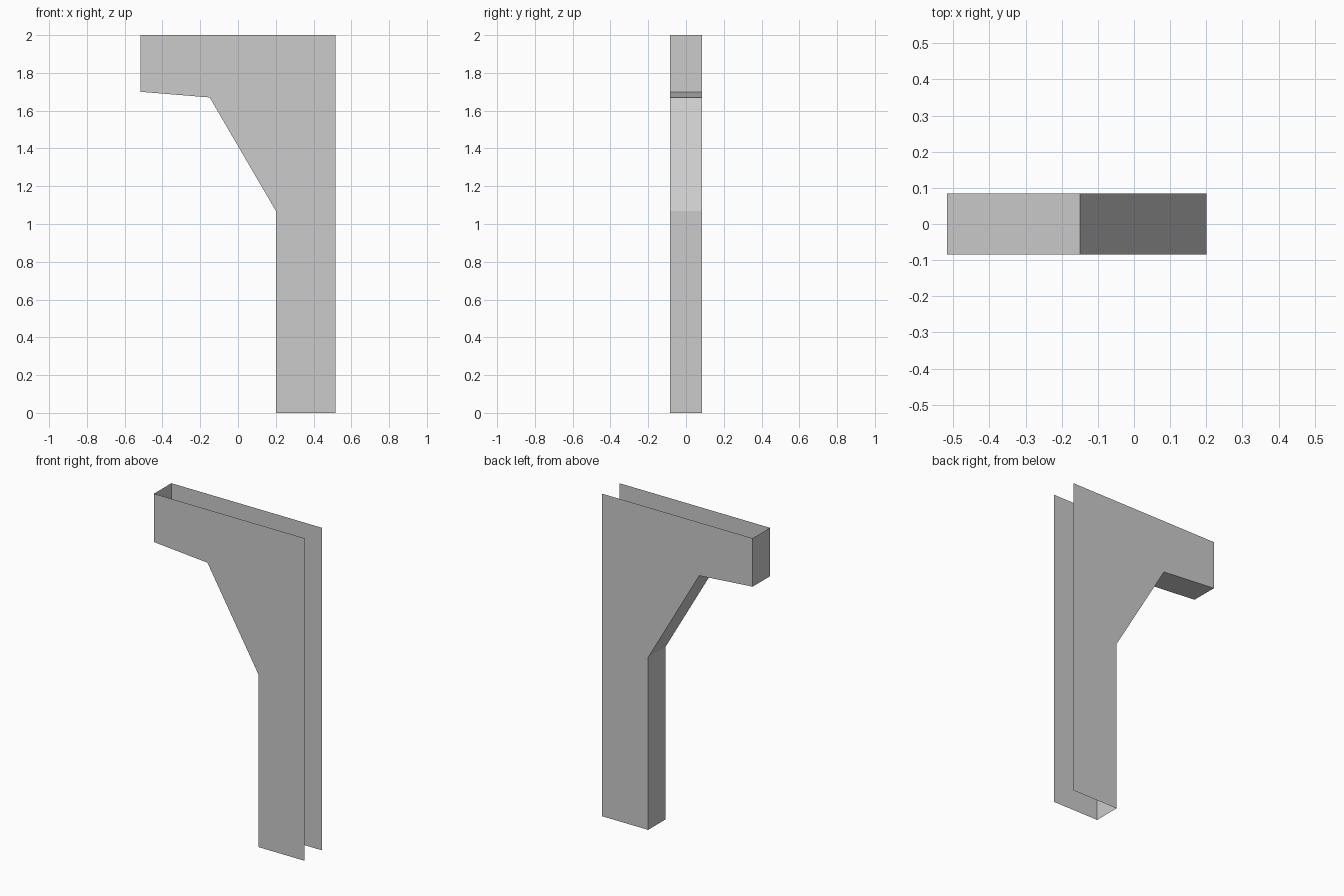
import bpy
import bmesh

cube = bpy.data.objects.get("Cube")
if cube:
    bpy.data.objects.remove(cube, do_unlink=True)

# Plain grey finish
grey = bpy.data.materials.new("plain_grey")
grey.use_nodes = True
colour = (0.6, 0.6, 0.6, 1)
grey.diffuse_color = colour
grey.node_tree.nodes["Principled BSDF"].inputs["Base Color"].default_value = colour

HALF_DEPTH = 0.085
# Inner edge from the arm's top corner down to the foot, then the open outer edge
inner_edge = [(-0.517, 2), (-0.517, 1.7), (-0.15, 1.67), (0.2, 1.07), (0.2, 0)]
outer_edge = [(0.517, 0), (0.517, 2)]
outline = inner_edge + outer_edge

bm = bmesh.new()
front = [bm.verts.new((x, -HALF_DEPTH, z)) for x, z in outline]
back = [bm.verts.new((x, HALF_DEPTH, z)) for x, z in outline]

# Front and back panels
bm.faces.new(front)
bm.faces.new(reversed(back))

# Strip joining the panels along the inner edge; top, outer side and foot stay open
for i in range(len(inner_edge) - 1):
    bm.faces.new((front[i], back[i], back[i + 1], front[i + 1]))

mesh = bpy.data.meshes.new("bracket_post")
bm.to_mesh(mesh)
bm.free()
mesh.materials.append(grey)
post = bpy.data.objects.new("bracket_post", mesh)
bpy.context.collection.objects.link(post)
